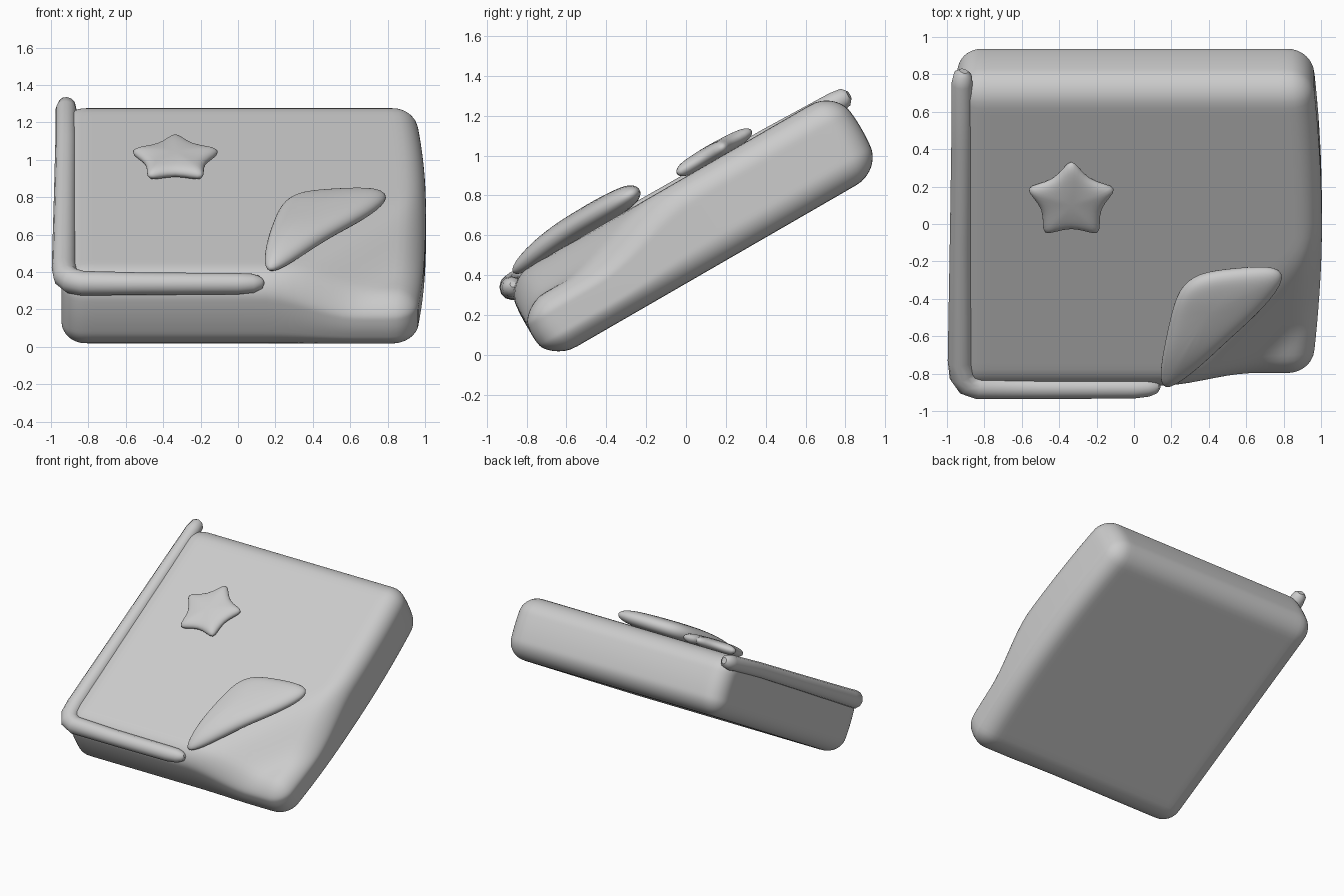
import bpy, bmesh, math
from mathutils import Vector

cube = bpy.data.objects.get("Cube")
if cube:
    bpy.data.objects.remove(cube)

TILT = math.radians(30)  # every part is built flat, then leaned back

grey = bpy.data.materials.new("light grey")
grey.use_nodes = True
grey.diffuse_color = (0.6, 0.6, 0.6, 1)
grey.node_tree.nodes["Principled BSDF"].inputs["Base Color"].default_value = (0.6, 0.6, 0.6, 1)


def finish(obj):
    obj.rotation_euler.x = TILT
    obj.data.materials.append(grey)
    for poly in obj.data.polygons:
        poly.use_smooth = True
    return obj


def add_mesh(name, bm):
    bmesh.ops.recalc_face_normals(bm, faces=bm.faces)
    mesh = bpy.data.meshes.new(name)
    bm.to_mesh(mesh)
    bm.free()
    obj = bpy.data.objects.new(name, mesh)
    bpy.context.collection.objects.link(obj)
    return finish(obj)


def smoothstep(t):
    t = max(0, min(1, t))
    return t * t * (3 - 2 * t)


def padded_slab(name, low, high, radius):
    """Rounded cushion with a bulging side and a sunken front corner."""
    centre, half = (low + high) / 2, (high - low) / 2
    bm = bmesh.new()
    bmesh.ops.create_cube(bm, size=2)
    bmesh.ops.subdivide_edges(bm, edges=bm.edges, cuts=39, use_grid_fill=True)
    inner = half - Vector((radius,) * 3)
    for v in bm.verts:
        # ease the grid outward so the rounded rim gets enough faces
        p = Vector([math.sin(c * math.pi / 2) * h for c, h in zip(v.co, half)])
        core = Vector([max(-i, min(i, c)) for c, i in zip(p, inner)])
        p = centre + core + (p - core).normalized() * radius
        height = (p.z - low.z) / (high.z - low.z)
        along = (p.y - low.y) / (high.y - low.y) * 2 - 1
        # outward bulge on the open side and both ends
        p.x += 0.055 * (1 - along ** 2) * smoothstep(p.x)
        p.y += 0.03 * along * (1 - (2 * height - 1) ** 2)
        # sunken corner beyond the diagonal fold line
        beyond = 0.76 * (p.x - 0.13) - 0.65 * (p.y + 0.6)
        p.z -= 0.15 * smoothstep(beyond / 0.4) * smoothstep(height)
        v.co = p
    return add_mesh(name, bm)


def puffy_shape(name, outline, centre, z, thick, lift=None):
    """Inflated outline: mirrored rings closing on a centre point."""
    bm = bmesh.new()
    rings = []
    for scale, h in ((0.5, -1), (0.88, -0.8), (1.03, 0), (0.88, 0.8), (0.5, 1)):
        ring = []
        for x, y in outline:
            px = centre[0] + (x - centre[0]) * scale
            py = centre[1] + (y - centre[1]) * scale
            base = z + (lift(px, py) if lift else 0)
            ring.append(bm.verts.new((px, py, base + h * thick)))
        rings.append(ring)
    n = len(outline)
    for a, b in zip(rings, rings[1:]):
        for i in range(n):
            bm.faces.new((a[i], a[(i + 1) % n], b[(i + 1) % n], b[i]))
    for ring, side in ((rings[0], -1), (rings[-1], 1)):
        tip = bm.verts.new((*centre, z + side * thick * 1.1))
        for i in range(n):
            bm.faces.new((ring[i], ring[(i + 1) % n], tip))
    obj = add_mesh(name, bm)
    obj.modifiers.new("soften", "SUBSURF").levels = 2
    obj.modifiers["soften"].render_levels = 2
    return obj


def tapered_roll(name, points, radius):
    """Rolled cloth edge: points hold x, y, z and a thickness factor."""
    curve = bpy.data.curves.new(name, "CURVE")
    curve.dimensions = "3D"
    curve.bevel_depth = radius
    curve.bevel_resolution = 4
    curve.use_fill_caps = True
    spline = curve.splines.new("POLY")
    spline.points.add(len(points) - 1)
    for sp, (x, y, z, r) in zip(spline.points, points):
        sp.co = (x, y, z, 1)
        sp.radius = r
    temp = bpy.data.objects.new(name, curve)
    bpy.context.collection.objects.link(temp)
    bpy.context.view_layer.update()
    mesh = bpy.data.meshes.new_from_object(temp.evaluated_get(bpy.context.evaluated_depsgraph_get()))
    bpy.data.objects.remove(temp)
    obj = bpy.data.objects.new(name, mesh)
    bpy.context.collection.objects.link(obj)
    mesh.materials.clear()
    return finish(obj)


# Main cushion
padded_slab("padded_slab", Vector((-0.945, -0.59, 0.31)), Vector((0.95, 1.3, 0.775)), 0.13)

# Rolled border down one side and around the front corner
tapered_roll("rolled_border", [
    (-0.91, 1.36, 0.72, 0.4), (-0.915, 1.34, 0.72, 0.8), (-0.92, 1.28, 0.72, 0.95),
    (-0.92, 0.9, 0.73, 0.95), (-0.925, 0.3, 0.73, 1), (-0.93, -0.42, 0.73, 1.1),
    (-0.92, -0.51, 0.73, 1.15), (-0.89, -0.56, 0.73, 1.15), (-0.83, -0.585, 0.73, 1.1),
    (-0.5, -0.59, 0.73, 1), (0, -0.59, 0.73, 0.95), (0.08, -0.585, 0.73, 0.85),
    (0.12, -0.58, 0.735, 0.6), (0.135, -0.575, 0.74, 0.25)], 0.06)

# Folded-back corner
flap = [(0.16, -0.6), (0.13, -0.5), (0.15, -0.32), (0.19, -0.1), (0.23, 0.07), (0.33, 0.18),
        (0.55, 0.21), (0.79, 0.23), (0.82, 0.13), (0.66, -0.08), (0.5, -0.24), (0.34, -0.43)]
puffy_shape("folded_corner", flap, (0.4, -0.02), 0.835, 0.062,
            lambda x, y: -0.05 * smoothstep((-0.3 - y) / 0.3))

# Raised star
star = []
for k in range(10):
    angle = math.pi / 2 + k * math.pi / 5
    reach = 0.135 if k % 2 else 0.31
    star.append((-0.335 + reach * math.cos(angle), 0.61 + reach * math.sin(angle)))
puffy_shape("raised_star", star, (-0.335, 0.61), 0.81, 0.042)
